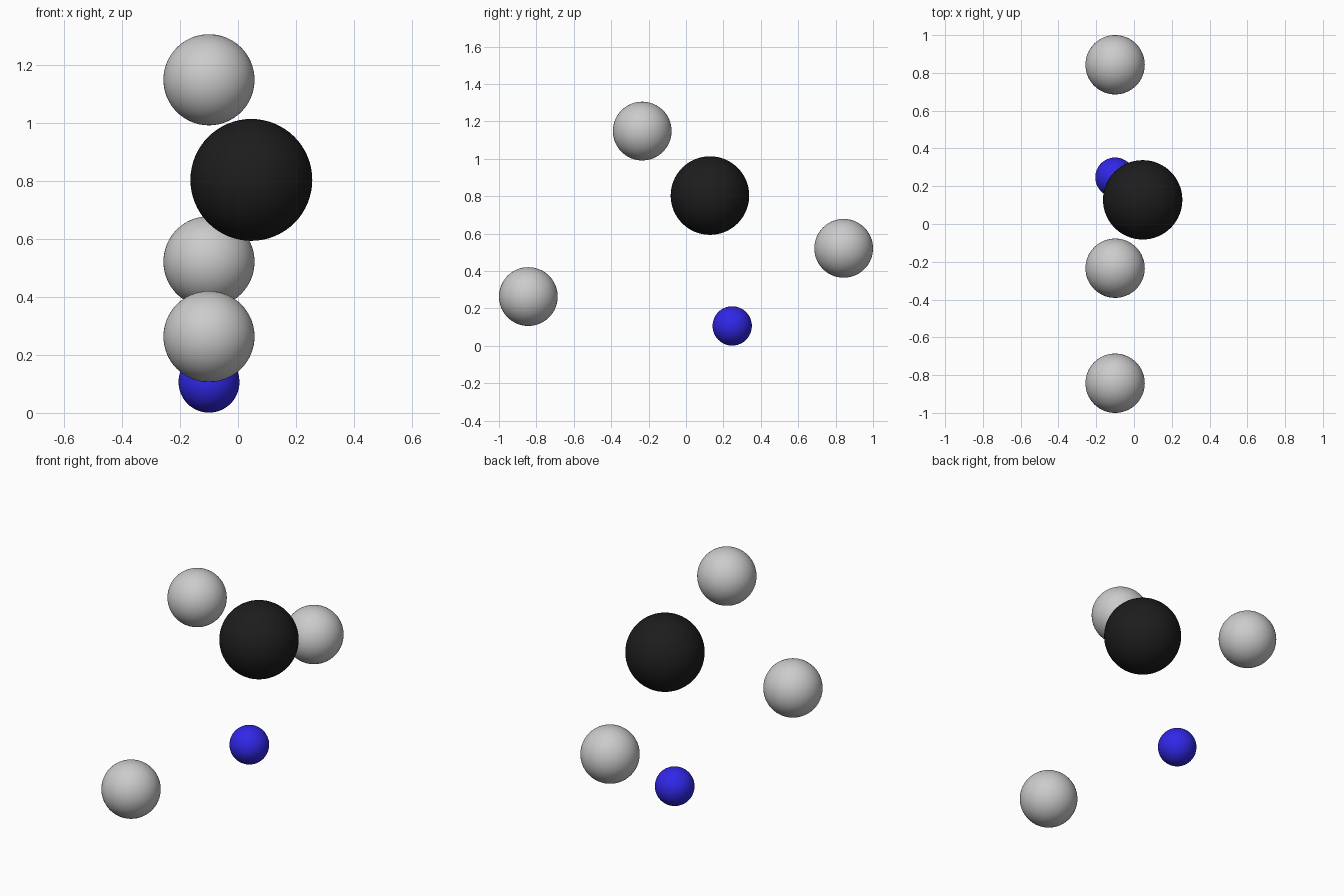
import bpy

if "Cube" in bpy.data.objects:
    bpy.data.objects.remove(bpy.data.objects["Cube"])


def material(name, colour):
    mat = bpy.data.materials.new(name)
    mat.diffuse_color = colour
    mat.use_nodes = True
    mat.node_tree.nodes["Principled BSDF"].inputs["Base Color"].default_value = mat.diffuse_color
    return mat


def ball(name, centre, radius, mat=None):
    bpy.ops.mesh.primitive_uv_sphere_add(
        segments=64, ring_count=32, radius=radius, location=centre)
    obj = bpy.context.object
    obj.name = name
    bpy.ops.object.shade_smooth()
    if mat:
        obj.data.materials.append(mat)


# Three equal grey balls, all in one plane
for name, y, z in (("upper_grey_ball", -0.234, 1.148),
                   ("back_grey_ball", 0.843, 0.521),
                   ("front_grey_ball", -0.843, 0.263)):
    ball(name, (-0.1, y, z), 0.157)

# Large black ball, offset to the right
ball("black_ball", (0.046, 0.128, 0.803), 0.21,
     material("black", (0.012, 0.012, 0.012, 1)))

# Small blue ball resting on the ground
ball("blue_ball", (-0.1, 0.247, 0.106), 0.105,
     material("blue", (0.03, 0.02, 0.8, 1)))
